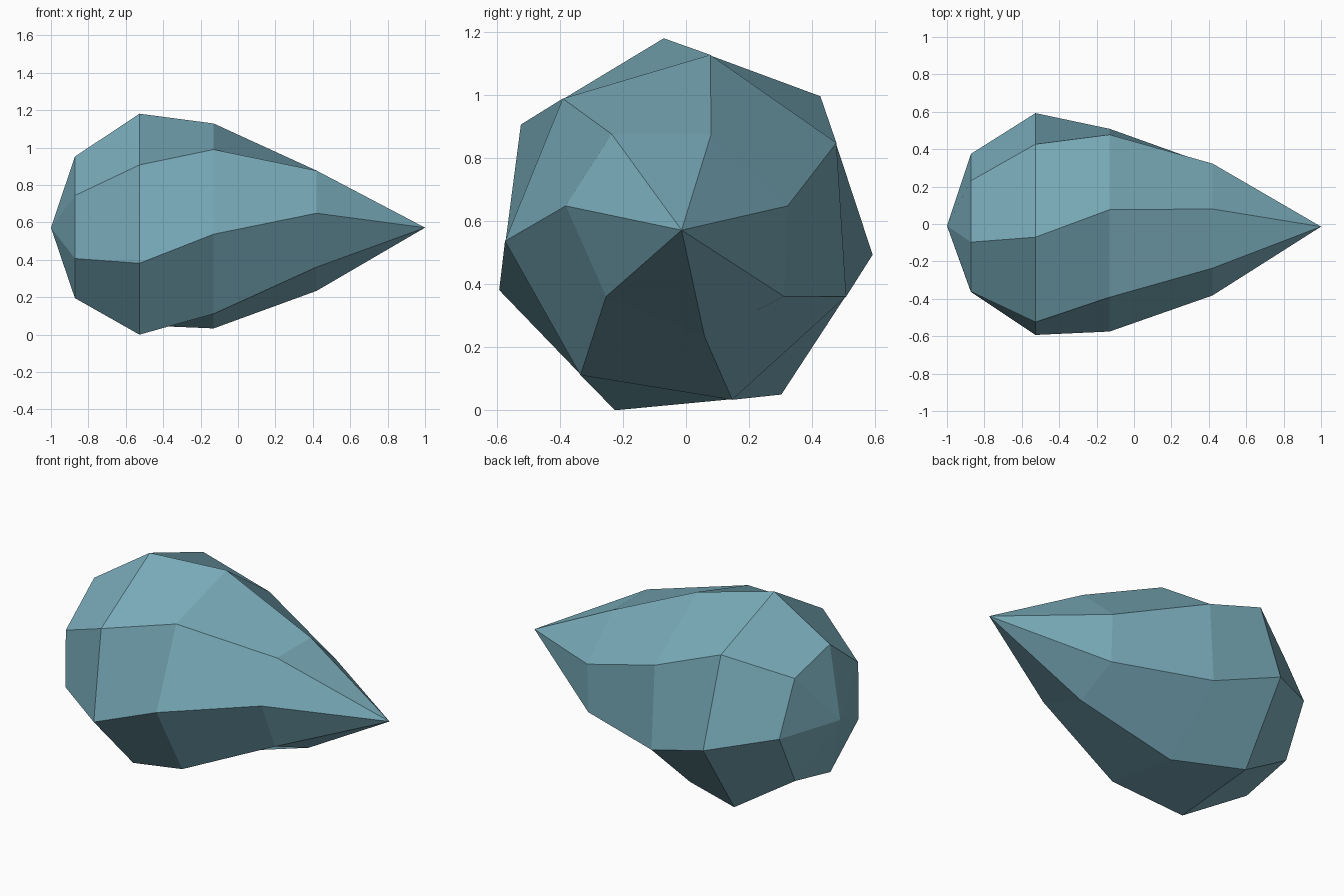
import bpy, bmesh, math

if "Cube" in bpy.data.objects:
    bpy.data.objects.remove(bpy.data.objects["Cube"])

SIDES = 7
CY, CZ = -0.013, 0.578     # axis of the body


def ring(radius, start):
    """Regular seven-sided section (y, z), first corner at start degrees."""
    angles = [math.radians(start + i * 360 / SIDES) for i in range(SIDES)]
    return [(CY + radius * math.cos(a), CZ + radius * math.sin(a)) for a in angles]


# Sections along x, twisting gradually; the narrow one is slightly skewed
sections = [
    (-0.872, ring(0.388, 102.5)),
    (-0.527, ring(0.611, 95.4)),
    (-0.130, ring(0.563, 80.8)),
    (0.420, [(0.08, 0.882), (-0.236, 0.882), (-0.382, 0.654), (-0.254, 0.366),
             (0.059, 0.239), (0.312, 0.366), (0.323, 0.654)]),
]

bm = bmesh.new()
loops = [[bm.verts.new((x, y, z)) for y, z in pts] for x, pts in sections]
blunt_tip = bm.verts.new((-1, -0.01, 0.577))
sharp_tip = bm.verts.new((1, -0.014, 0.577))

# Side walls, folded inwards along the long diagonal, and the two pointed ends
for i in range(SIDES):
    j = (i + 1) % SIDES
    for a, b in zip(loops, loops[1:]):
        bm.faces.new((a[j], b[j], b[i], a[i]))
    bm.faces.new((blunt_tip, loops[0][j], loops[0][i]))
    bm.faces.new((sharp_tip, loops[-1][i], loops[-1][j]))

# Rest the lowest corner on the ground
low = min(v.co.z for v in bm.verts)
bmesh.ops.translate(bm, verts=bm.verts, vec=(0, 0, -low))

mesh = bpy.data.meshes.new("faceted_drop")
bm.to_mesh(mesh)
bm.free()
mat = bpy.data.materials.new("dusty teal")
mat.diffuse_color = (0.19, 0.41, 0.49, 1)
mat.use_nodes = True
mat.node_tree.nodes["Principled BSDF"].inputs["Base Color"].default_value = mat.diffuse_color
mesh.materials.append(mat)
bpy.context.collection.objects.link(bpy.data.objects.new("faceted_drop", mesh))
